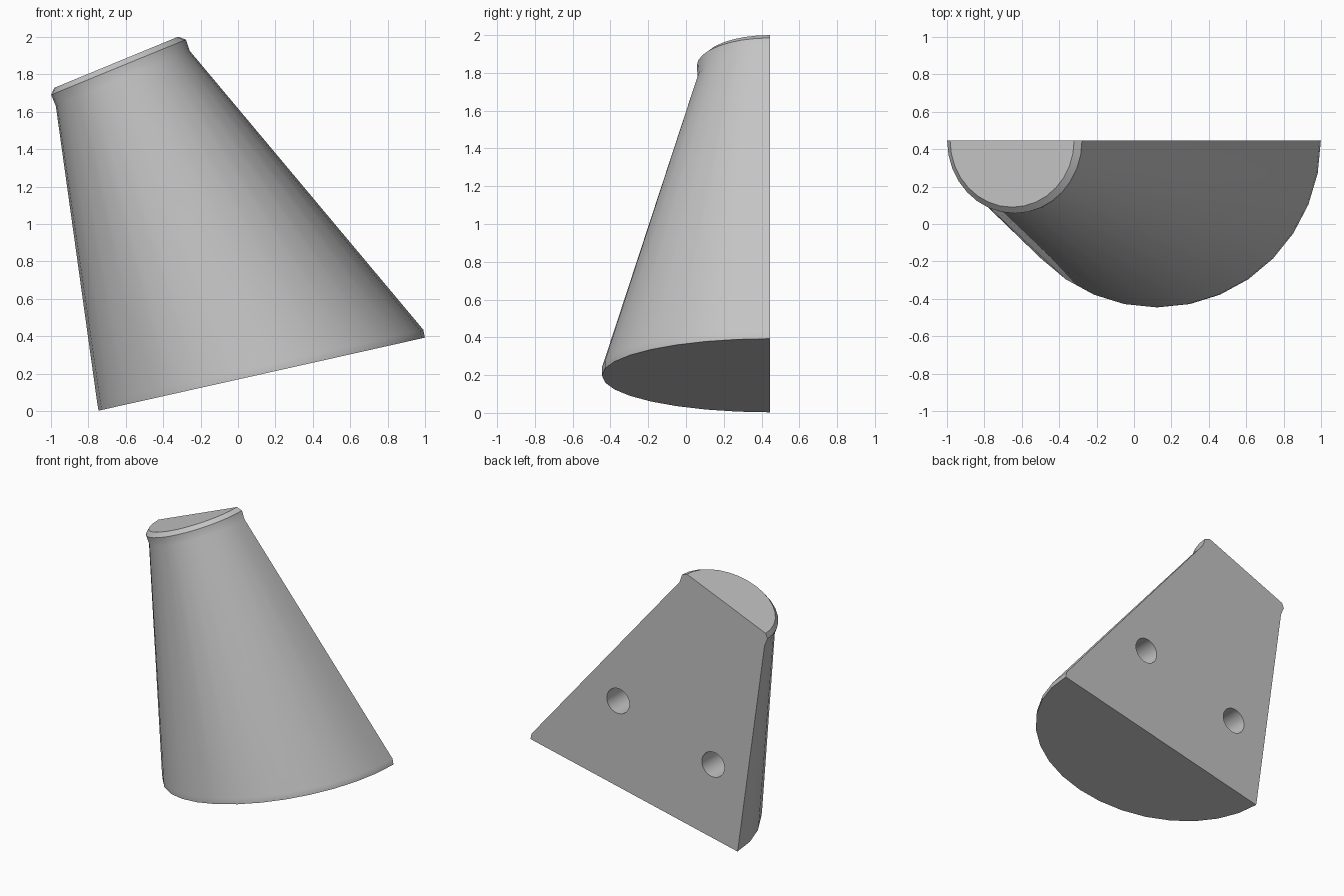
import bpy, bmesh, math
from mathutils import Vector

if "Cube" in bpy.data.objects:
    bpy.data.objects.remove(bpy.data.objects["Cube"], do_unlink=True)

BACK_Y = 0.445
SEGMENTS = 16

grey = bpy.data.materials.new("light_grey")
grey.use_nodes = True
colour = (0.55, 0.55, 0.55, 1)
grey.diffuse_color = colour
grey.node_tree.nodes["Principled BSDF"].inputs["Base Color"].default_value = colour

# Half-round sections from base to rim: left end, right end (x, z), depth
SECTIONS = [
    ((-0.745, 0.003), (0.998, 0.393), 0.89),
    ((-0.752, 0.045), (0.99, 0.435), 0.89),
    ((-0.973, 1.63), (-0.258, 1.925), 0.383),
    ((-0.998, 1.69), (-0.278, 1.985), 0.388),
    ((-0.982, 1.727), (-0.32, 2.0), 0.355),
]


def half_ring(bm, left, right, depth):
    a, b = Vector((left[0], BACK_Y, left[1])), Vector((right[0], BACK_Y, right[1]))
    mid, half = (a + b) / 2, (b - a) / 2
    ring = []
    for i in range(SEGMENTS + 1):
        t = math.pi * i / SEGMENTS
        ring.append(bm.verts.new(mid - half * math.cos(t) - Vector((0, depth * math.sin(t), 0))))
    return ring


# Slanted half cone with flared rim and flat back
bm = bmesh.new()
rings = [half_ring(bm, *s) for s in SECTIONS]
for low, high in zip(rings, rings[1:]):
    for i in range(SEGMENTS):
        bm.faces.new((low[i], low[i + 1], high[i + 1], high[i]))
bm.faces.new(rings[0][::-1])
bm.faces.new(rings[-1])
bm.faces.new([r[0] for r in rings] + [r[-1] for r in reversed(rings)])
bmesh.ops.recalc_face_normals(bm, faces=bm.faces)
mesh = bpy.data.meshes.new("half_cone_body")
bm.to_mesh(mesh)
bm.free()
mesh.materials.append(grey)
body = bpy.data.objects.new("half_cone_body", mesh)
bpy.context.collection.objects.link(body)

# Two blind mounting holes in the back
HOLE_DEPTH = 0.35
for name, x, z in (("left_hole", 0.26, 0.88), ("right_hole", -0.54, 0.61)):
    bpy.ops.mesh.primitive_cylinder_add(vertices=32, radius=0.095, depth=2 * HOLE_DEPTH,
                                        location=(x, BACK_Y, z), rotation=(math.pi / 2, 0, 0))
    cutter = bpy.context.object
    cutter.name = name + "_cutter"
    cutter.hide_render = True
    cutter.data.materials.append(grey)
    cut = body.modifiers.new(name, "BOOLEAN")
    cut.operation = "DIFFERENCE"
    cut.solver = "EXACT"
    cut.object = cutter
    bpy.context.view_layer.objects.active = body
    bpy.ops.object.modifier_apply(modifier=name)
    bpy.data.objects.remove(cutter, do_unlink=True)

# Smooth shading with crisp rim, base and back edges
bpy.ops.object.select_all(action="DESELECT")
body.select_set(True)
bpy.context.view_layer.objects.active = body
bpy.ops.object.shade_smooth_by_angle(angle=math.radians(35))
